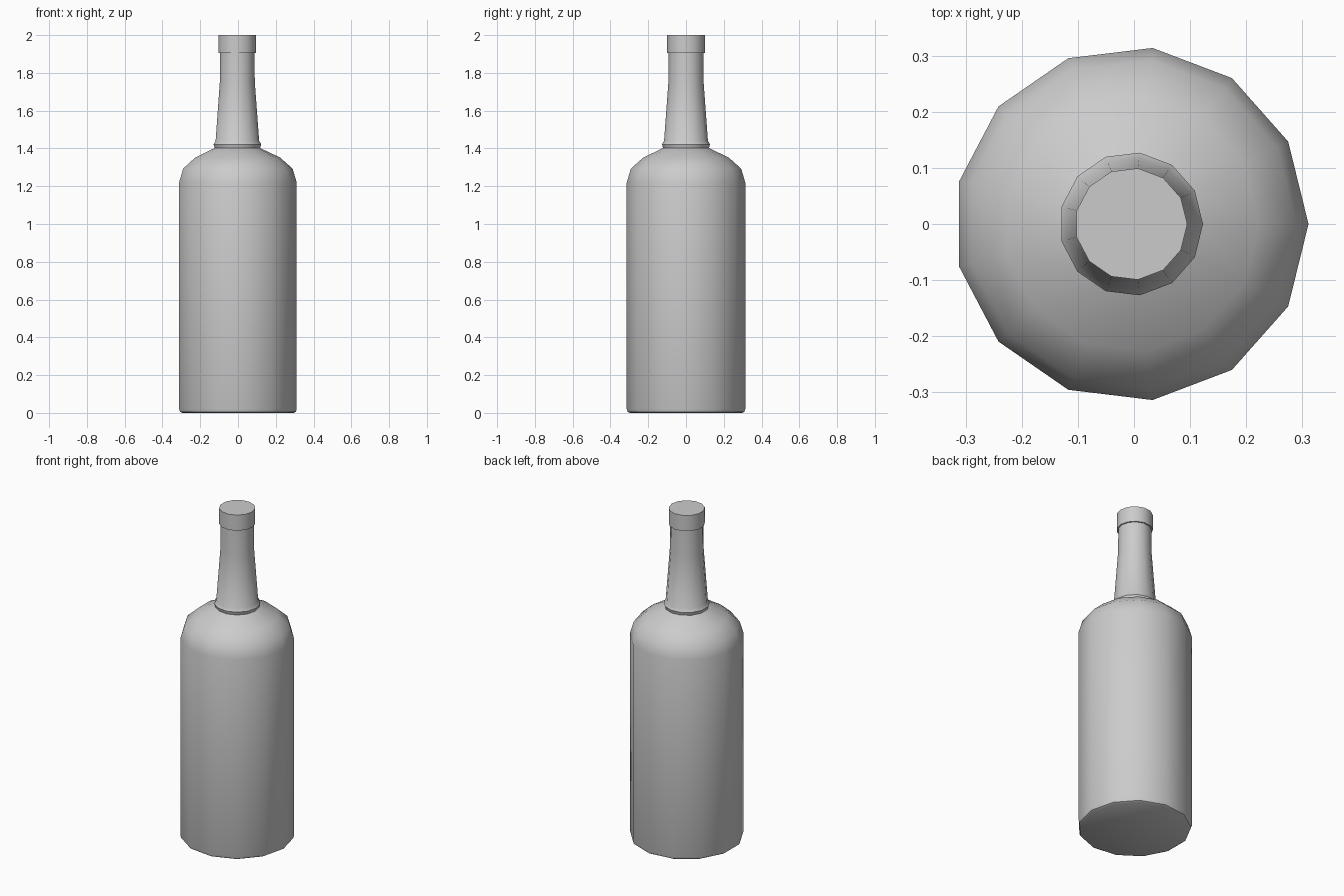
import bpy, bmesh
from math import cos, sin, pi, radians

if "Cube" in bpy.data.objects:
    bpy.data.objects.remove(bpy.data.objects["Cube"])

SIDES = 13
CX = -0.005  # centres the 13-sided outline on its bounding box


def lathe(name, profile):
    """Revolve (radius, z) points, listed bottom to top, and cap both ends."""
    bm = bmesh.new()
    rings = []
    for r, z in profile:
        rings.append([bm.verts.new((CX + r * cos(2 * pi * i / SIDES),
                                    r * sin(2 * pi * i / SIDES), z))
                      for i in range(SIDES)])
    for a, b in zip(rings, rings[1:]):
        for i in range(SIDES):
            j = (i + 1) % SIDES
            bm.faces.new((a[i], a[j], b[j], b[i]))
    bm.faces.new(rings[0][::-1])
    bm.faces.new(rings[-1])
    mesh = bpy.data.meshes.new(name)
    bm.to_mesh(mesh)
    bm.free()
    ob = bpy.data.objects.new(name, mesh)
    bpy.context.collection.objects.link(ob)
    bpy.context.view_layer.objects.active = ob
    ob.select_set(True)
    bpy.ops.object.shade_smooth_by_angle(angle=radians(40))
    ob.select_set(False)
    return ob


# One continuous glass shell: base, body, shoulder, collar, neck, lip
lathe("bottle", [
    (0.300, 0.000), (0.311, 0.006), (0.316, 0.020),      # base edge
    (0.316, 1.220), (0.294, 1.293), (0.228, 1.352),      # body and shoulder
    (0.122, 1.402), (0.128, 1.422), (0.117, 1.440),      # collar
    (0.094, 1.750), (0.092, 1.905),                      # neck
    (0.100, 1.905), (0.100, 2.000),                      # lip
])
